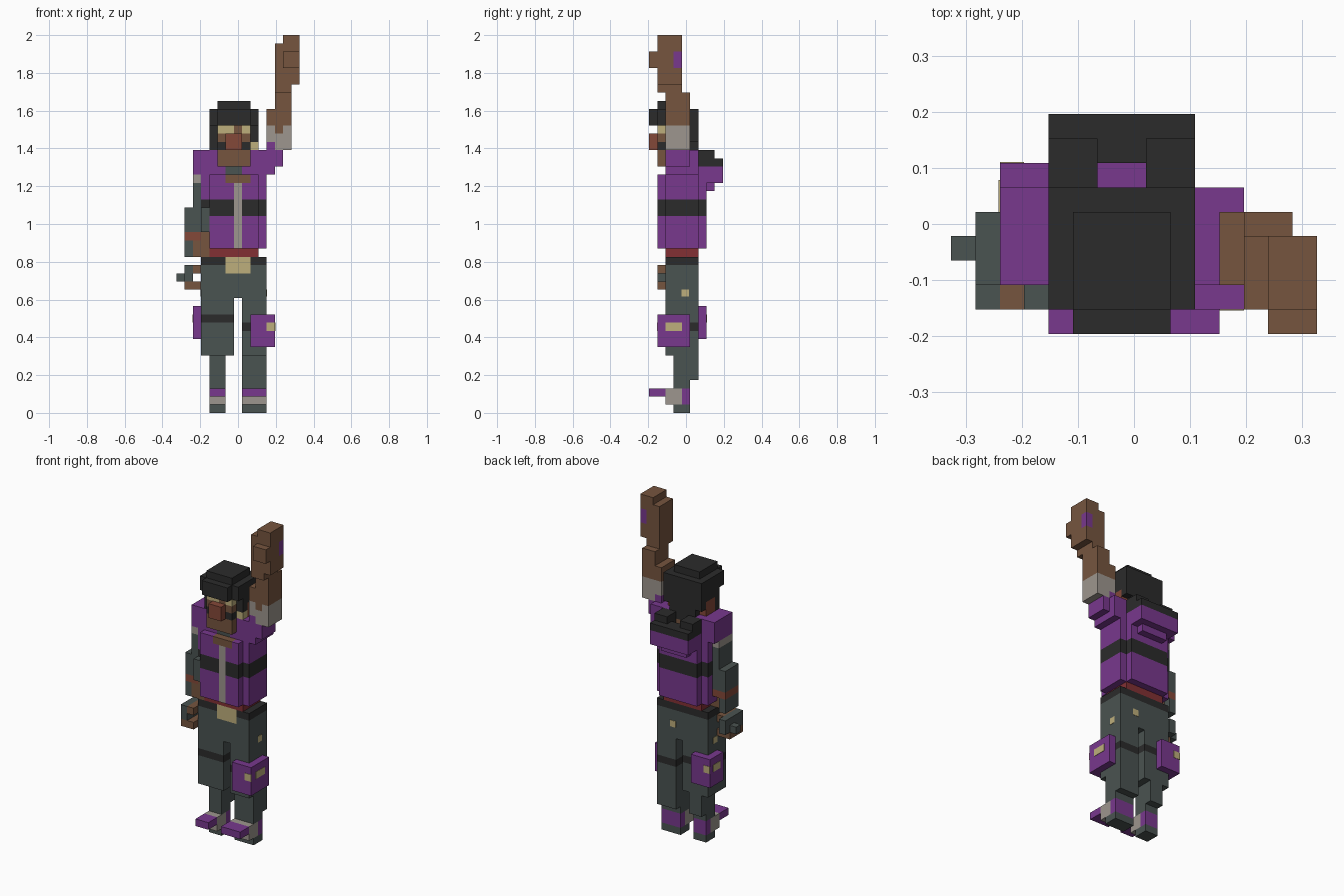
import bpy, bmesh
from mathutils import Vector

if "Cube" in bpy.data.objects:
    bpy.data.objects.remove(bpy.data.objects["Cube"])

U = 2 / 46  # size of one block


def lin(c):
    c /= 255
    return c / 12.92 if c < 0.04045 else ((c + 0.055) / 1.055) ** 2.4


PALETTE = {
    "purple": (120, 56, 141), "slate": (74, 83, 81), "black": (43, 43, 43),
    "brown": (118, 85, 63), "beige": (190, 175, 124), "light_grey": (157, 150, 142),
    "red": (130, 48, 52), "rust": (132, 72, 56),
}
MATS = {}
for name, rgb in PALETTE.items():
    m = bpy.data.materials.new(name)
    m.use_nodes = True
    col = (*[lin(c) for c in rgb], 1)
    m.diffuse_color = col
    bsdf = m.node_tree.nodes["Principled BSDF"]
    bsdf.inputs["Base Color"].default_value = col
    bsdf.inputs["Roughness"].default_value = 0.9
    MATS[name] = m
INDEX = {n: i for i, n in enumerate(PALETTE)}

cells = {}  # block position -> (part, colour); later boxes repaint earlier ones


def box(part, colour, x0, x1, y0, y1, z0, z1):
    for x in range(x0, x1):
        for y in range(y0, y1):
            for z in range(z0, z1):
                cells[x, y, z] = (part, colour)


def paint(colour, x0, x1, y0, y1, z0, z1):
    """Recolour existing blocks only."""
    for (x, y, z), (part, _) in list(cells.items()):
        if x0 <= x < x1 and y0 <= y < y1 and z0 <= z < z1:
            cells[x, y, z] = (part, colour)


# legs: trousers, shins and feet
for part, a, b, c, d in (("right_leg", 3, 7, 4, 6), ("left_leg", 8, 11, 8, 11)):
    box(part, "slate", a, b, 2, 6, 7, 15)
    box(part, "slate", c, d, 3, 6, 4, 7)
    box(part, "slate", c, d, 3, 5, 0, 4)
    foot = part.replace("leg", "foot")
    box(foot, "light_grey", c, d, 2, 4, 1, 3)
    box(foot, "purple", c, d, 4, 5, 1, 3)
    box(foot, "purple", c, d, 0, 2, 2, 3)
paint("black", 3, 7, 2, 6, 11, 12)
paint("black", 8, 11, 2, 6, 10, 11)

# hips, belt, buckle and waistband
box("hips", "slate", 3, 11, 2, 6, 14, 18)
box("belt", "black", 3, 11, 2, 6, 18, 19)
box("buckle", "beige", 6, 9, 2, 3, 17, 19)
box("waistband", "red", 4, 10, 2, 6, 19, 20)

# thigh pouches
box("left_pouch", "purple", 9, 12, 1, 5, 8, 12)
box("right_pouch", "purple", 2, 5, 4, 7, 9, 13)

# jacket: body, front and back panels, shoulders
box("jacket", "purple", 3, 11, 2, 6, 20, 29)
box("jacket", "purple", 4, 10, 1, 7, 20, 29)
box("jacket", "purple", 2, 12, 2, 6, 29, 32)
box("jacket", "purple", 11, 13, 2, 5, 30, 32)
paint("black", 3, 11, 1, 7, 24, 26)
box("zip", "light_grey", 7, 8, 1, 2, 20, 28)
box("chest", "brown", 6, 9, 1, 2, 28, 29)
box("shirt_collar", "slate", 6, 8, 2, 3, 29, 30)

# hood lying on the back
box("hood", "purple", 5, 9, 6, 8, 27, 28)
box("hood", "purple", 4, 10, 6, 9, 28, 30)
box("hood", "black", 4, 10, 7, 9, 30, 31)
for a in (4, 8):
    box("hood", "black", a, a + 2, 6, 8, 30, 32)

# head and face
box("head", "brown", 5, 9, 1, 6, 30, 35)
for a in (5, 8):
    paint("black", a, a + 1, 1, 3, 32, 33)
paint("beige", 5, 7, 1, 2, 34, 35)
paint("beige", 8, 9, 1, 2, 34, 35)
box("nose", "rust", 6, 8, 0, 1, 32, 34)

# hair, with a raised crown and a fringe over the brow
box("hair", "black", 5, 9, 5, 6, 31, 35)
for a in (4, 9):
    box("hair", "black", a, a + 1, 2, 6, 33, 35)
    box("ears", "rust", a, a + 1, 3, 5, 32, 34)
box("ears", "beige", 9, 10, 2, 3, 32, 33)
box("ears", "black", 4, 5, 2, 3, 32, 33)
box("hair", "black", 4, 10, 1, 6, 35, 37)
box("hair", "black", 5, 9, 0, 1, 35, 37)
box("hair", "black", 5, 9, 1, 5, 37, 38)

# lowered right arm and hand
box("right_arm", "slate", 2, 3, 2, 5, 25, 29)
paint("light_grey", 2, 3, 2, 5, 28, 29)
box("right_arm", "slate", 1, 3, 2, 5, 22, 25)
box("right_arm", "slate", 3, 4, 1, 4, 22, 25)
box("right_arm", "brown", 2, 4, 2, 4, 19, 22)
box("right_arm", "slate", 1, 2, 2, 5, 19, 21)
box("right_arm", "rust", 1, 3, 2, 5, 21, 22)
box("right_hand", "brown", 1, 3, 1, 4, 15, 16)
box("right_hand", "slate", 1, 2, 1, 5, 16, 18)
box("right_hand", "brown", 2, 3, 1, 4, 17, 18)
box("right_hand", "slate", 0, 1, 3, 4, 16, 17)

# raised left arm, torn cuff and hand
box("left_cuff", "light_grey", 11, 14, 2, 5, 32, 35)
paint("purple", 11, 12, 2, 5, 32, 33)
paint("brown", 12, 13, 2, 4, 34, 35)
box("left_arm", "brown", 11, 14, 2, 5, 35, 37)
box("left_arm", "brown", 12, 14, 2, 5, 37, 39)
box("left_arm", "brown", 12, 14, 1, 4, 39, 40)
box("left_hand", "brown", 12, 15, 1, 4, 40, 45)
box("left_hand", "brown", 13, 15, 1, 4, 45, 46)
box("left_hand", "brown", 13, 15, 0, 1, 42, 44)
paint("purple", 14, 15, 3, 4, 42, 44)


def place(x, y, z):
    return ((x - 7.5) * U, (y - 4.5) * U, z * U)


def finish(name, bm):
    me = bpy.data.meshes.new(name)
    bm.to_mesh(me)
    bm.free()
    for m in MATS.values():
        me.materials.append(m)
    ob = bpy.data.objects.new(name, me)
    bpy.context.collection.objects.link(ob)


# outer skin of each part, flat areas of one colour merged
for part in dict.fromkeys(p for p, _ in cells.values()):
    bm = bmesh.new()
    for pos, (p, colour) in cells.items():
        if p != part:
            continue
        centre = Vector(pos) + Vector((0.5, 0.5, 0.5))
        for axis in range(3):
            for s in (-1, 1):
                n = [0, 0, 0]
                n[axis] = s
                if tuple(a + b for a, b in zip(pos, n)) in cells:
                    continue
                u, v = Vector((0, 0, 0)), Vector((0, 0, 0))
                u[(axis + 1) % 3] = 0.5
                v[(axis + 2) % 3] = 0.5 * s
                c = centre + Vector(n) * 0.5
                f = bm.faces.new([bm.verts.new(place(*q)) for q in
                                  (c - u - v, c + u - v, c + u + v, c - u + v)])
                f.material_index = INDEX[colour]
    bmesh.ops.remove_doubles(bm, verts=bm.verts[:], dist=0.001)
    bmesh.ops.dissolve_limit(bm, angle_limit=0.01, verts=bm.verts[:],
                             edges=bm.edges[:], delimit={'MATERIAL'})
    finish(part, bm)


def plate(name, colour, centre, size):
    """Thin coloured plate, sizes in blocks."""
    bm = bmesh.new()
    bmesh.ops.create_cube(bm, size=U)
    bmesh.ops.scale(bm, vec=size, verts=bm.verts[:])
    bmesh.ops.translate(bm, vec=place(*centre), verts=bm.verts[:])
    for f in bm.faces:
        f.material_index = INDEX[colour]
    finish(name, bm)


# trouser studs and pouch clasps
plate("left_stud", "beige", (11, 4.4, 14.6), (0.1, 0.9, 0.9))
plate("right_stud", "beige", (3, 4.4, 14.6), (0.1, 0.9, 0.9))
plate("back_stud", "beige", (8.5, 6, 16), (0.9, 0.1, 0.9))
plate("left_clasp_side", "beige", (12, 3, 10.5), (0.1, 2, 1))
plate("left_clasp_front", "beige", (11.5, 1, 10.5), (1, 0.1, 1))
plate("right_clasp_side", "beige", (2, 5.5, 11.5), (0.1, 1.6, 1))
plate("right_clasp_back", "beige", (2.5, 7, 11.5), (1, 0.1, 1))
